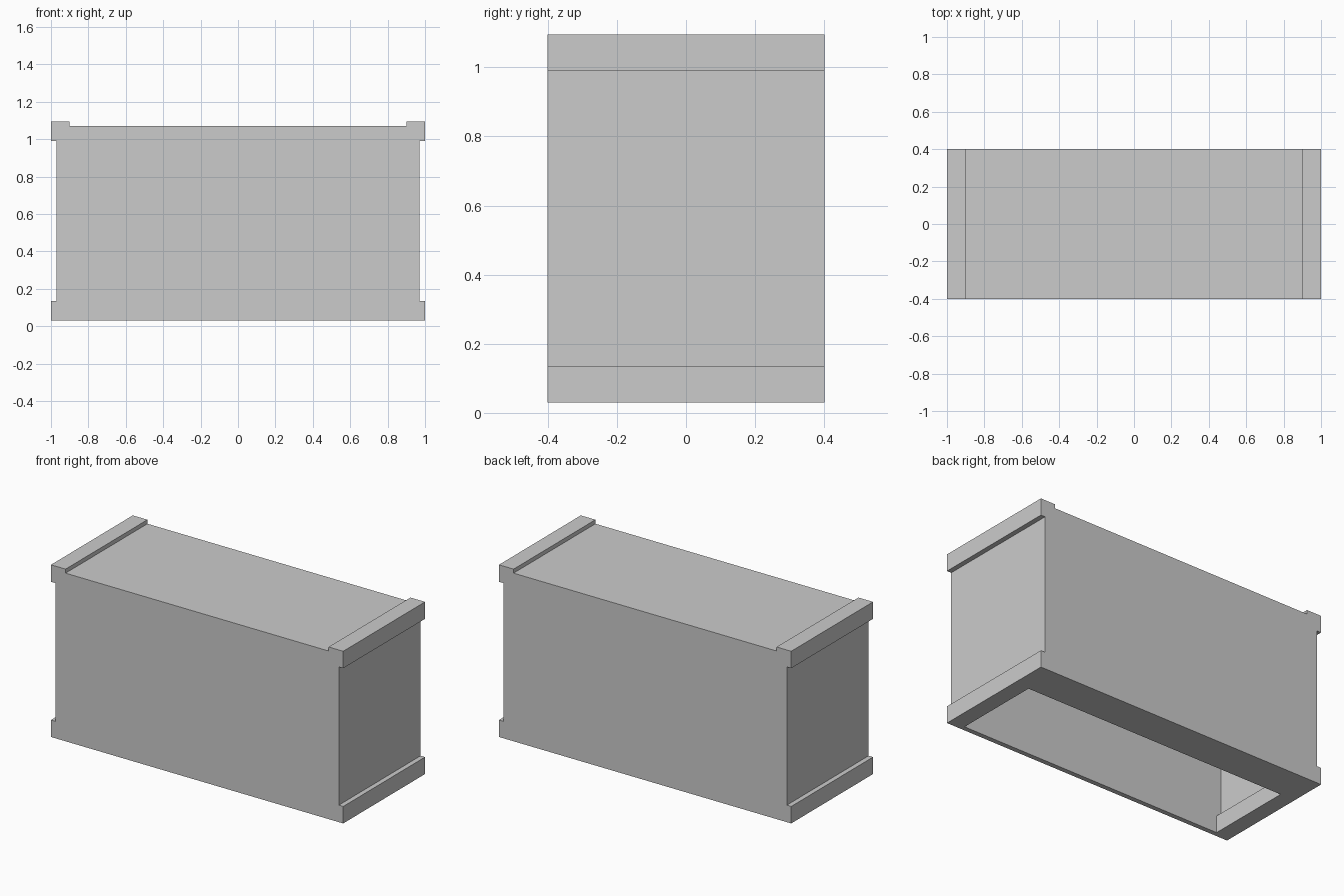
import bpy
import bmesh

default = bpy.data.objects.get("Cube")
if default:
    bpy.data.objects.remove(default, do_unlink=True)

HALF_DEPTH = 0.4
WALL = 0.03
BASE, LIP_TOP, RIM_BOTTOM, ROOF, RIM_TOP = 0.03, 0.135, 0.99, 1.07, 1.095


def extrude_profile(name, half, y0, y1):
    """Mirror a right-hand (x, z) outline about x = 0 and extrude it along y."""
    outline = half + [(-x, z) for x, z in reversed(half)]
    bm = bmesh.new()
    face = bm.faces.new([bm.verts.new((x, y0, z)) for x, z in outline])
    ext = bmesh.ops.extrude_face_region(bm, geom=[face])
    moved = [g for g in ext["geom"] if isinstance(g, bmesh.types.BMVert)]
    bmesh.ops.translate(bm, verts=moved, vec=(0, y1 - y0, 0))
    bmesh.ops.recalc_face_normals(bm, faces=bm.faces)
    mesh = bpy.data.meshes.new(name)
    bm.to_mesh(mesh)
    bm.free()
    obj = bpy.data.objects.new(name, mesh)
    bpy.context.scene.collection.objects.link(obj)
    return obj


def carve(target, cutter):
    """Subtract the cutter, keep the result and drop the cutter."""
    cutter.hide_render = True
    mod = target.modifiers.new("carve", "BOOLEAN")
    mod.operation = "DIFFERENCE"
    mod.solver = "EXACT"
    mod.object = cutter
    graph = bpy.context.evaluated_depsgraph_get()
    result = bpy.data.meshes.new_from_object(target.evaluated_get(graph))
    target.modifiers.clear()
    target.data = result
    bpy.data.objects.remove(cutter, do_unlink=True)


# Outer box with raised end rims and recessed side panels
box_shell = extrude_profile("box_shell", [
    (1, BASE), (1, LIP_TOP), (0.97, LIP_TOP), (0.97, RIM_BOTTOM),
    (1, RIM_BOTTOM), (1, RIM_TOP), (0.9, RIM_TOP), (0.9, ROOF),
], -HALF_DEPTH, HALF_DEPTH)


def cavity_outline(floor):
    return [(0.9, floor), (0.9, LIP_TOP), (0.93, LIP_TOP),
            (0.93, RIM_BOTTOM), (0.9, RIM_BOTTOM), (0.9, ROOF - WALL)]


# Hollow open to the underside, then the pocket above the back floor strip
inner = HALF_DEPTH - WALL
strip_edge = 0.175
carve(box_shell, extrude_profile("open_cavity", cavity_outline(-0.1), -inner, strip_edge))
carve(box_shell, extrude_profile("back_pocket", cavity_outline(BASE + WALL), 0, inner))
